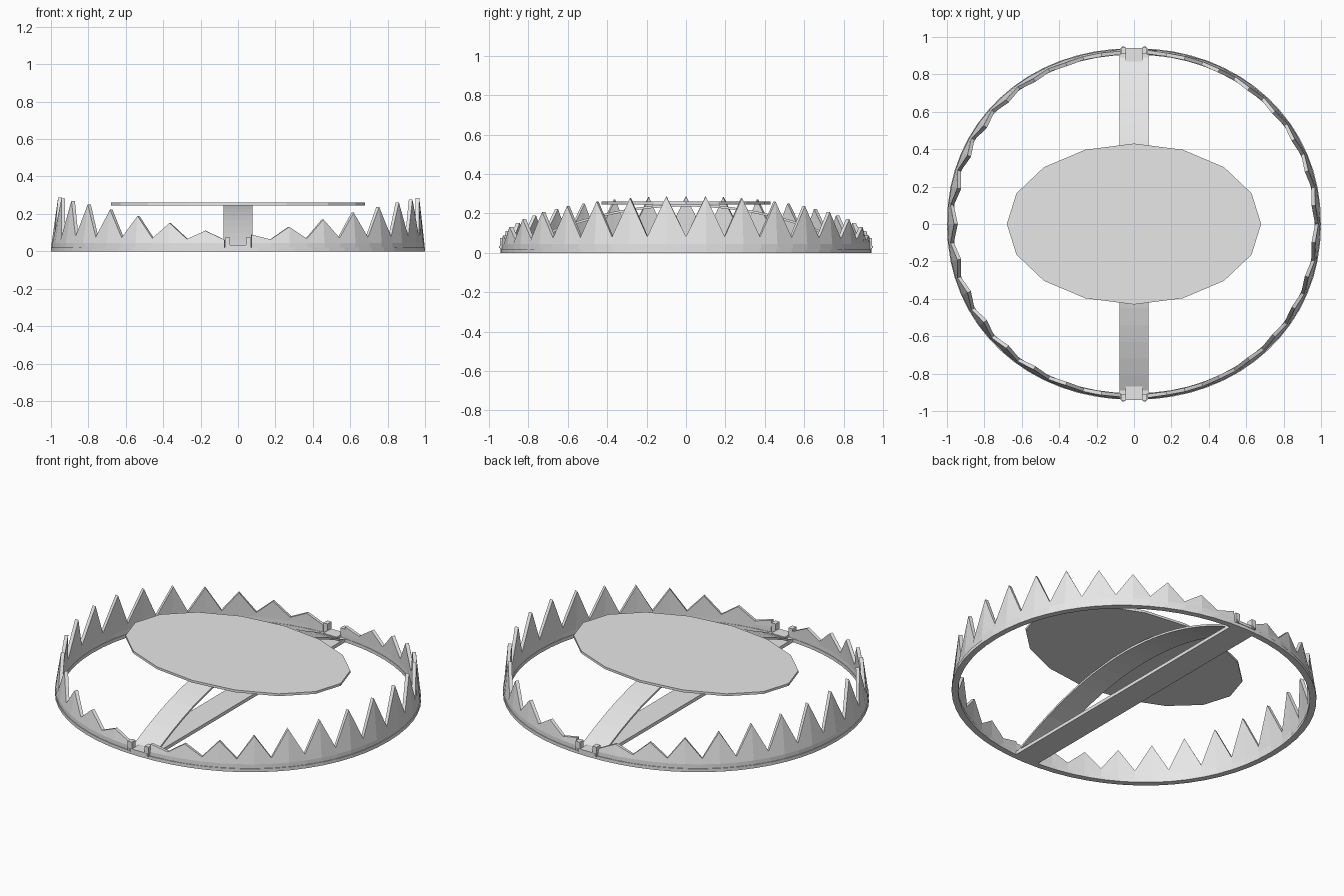
import bpy, bmesh, math

cube = bpy.data.objects.get("Cube")
if cube:
    bpy.data.objects.remove(cube, do_unlink=True)

steel = bpy.data.materials.new("plain_steel")
steel.use_nodes = True
steel.diffuse_color = (0.8, 0.8, 0.8, 1)
steel.node_tree.nodes["Principled BSDF"].inputs["Base Color"].default_value = (0.8, 0.8, 0.8, 1)

RX, RY = 1.0, 0.94
STEP = math.radians(5.75)


def oval(a, inset, z):
    """Point on the slightly squared oval of the frame."""
    c, s = math.cos(a), math.sin(a)
    p = 0.96
    x = math.copysign(abs(c) ** p, c) * (RX - inset)
    y = math.copysign(abs(s) ** p, s) * (RY - inset)
    return (x, y, z)


def loft(name, sections, closed=False):
    """Skin a row of equal cross-section loops."""
    bm = bmesh.new()
    loops = [[bm.verts.new(p) for p in sec] for sec in sections]
    n = len(loops[0])
    for i in range(len(loops) if closed else len(loops) - 1):
        a, b = loops[i], loops[(i + 1) % len(loops)]
        for j in range(n):
            k = (j + 1) % n
            bm.faces.new((a[j], a[k], b[k], b[j]))
    if not closed:
        bm.faces.new(loops[0])
        bm.faces.new(loops[-1])
    bmesh.ops.recalc_face_normals(bm, faces=bm.faces)
    me = bpy.data.meshes.new(name)
    bm.to_mesh(me)
    bm.free()
    me.materials.append(steel)
    ob = bpy.data.objects.new(name, me)
    bpy.context.collection.objects.link(ob)
    return ob


def box(name, x0, x1, y0, y1, z0, z1):
    return loft(name, [[(x, y0, z0), (x, y1, z0), (x, y1, z1), (x, y0, z1)]
                       for x in (x0, x1)])


# Flat oval base ring
ring = []
for i in range(64):
    a = math.tau * i / 64
    ring.append([oval(a, 0, 0), oval(a, 0.035, 0),
                 oval(a, 0.035, 0.02), oval(a, 0, 0.02)])
loft("base_ring", ring, closed=True)


# Toothed jaws: teeth grow from the hinges towards the sides
def jaw(name, centre, tip_parity, lean):
    sections = []
    for k in range(-15, 16):
        a = k * STEP
        grow = math.cos(a)
        if k % 2 == tip_parity:
            top, inset, thick = 0.075 + 0.212 * grow, lean * grow + 0.008, 0.02
        else:
            top, inset, thick = 0.06 + 0.022 * grow, 0.014, 0.018
        w = centre + a
        sections.append([oval(w, 0.004, 0.015), oval(w, 0.004, 0.045),
                         oval(w, inset, top), oval(w, inset + thick, top),
                         oval(w, 0.032, 0.045), oval(w, 0.032, 0.015)])
    loft(name, sections)


jaw("left_jaw", 0, 1, 0.018)
jaw("right_jaw", math.pi, 0, 0.03)

# Flat crossbar under the trap
box("crossbar", -0.077, 0.077, -0.92, 0.92, 0.0, 0.02)

# Arched leaf spring
spring = []
for i in range(21):
    y = -0.9 + 0.09 * i
    z = 0.015 + 0.232 * (1 - (y / 0.9) ** 2)
    spring.append([(-0.077, y, z - 0.012), (0.077, y, z - 0.012),
                   (0.077, y, z), (-0.077, y, z)])
loft("leaf_spring", spring)

# Oval trigger plate
plate = []
for z in (0.246, 0.26):
    plate.append([(0.68 * math.cos(math.tau * i / 16),
                   0.43 * math.sin(math.tau * i / 16), z) for i in range(16)])
loft("trigger_plate", plate)

# Hinges at front and back
for side, s in (("front", -1), ("back", 1)):
    y0, y1 = sorted((s * 0.87, s * 0.942))
    box(side + "_hinge_pad", -0.045, 0.045, y0, y1, 0.018, 0.034)
    for label, m in (("left", 1), ("right", -1)):
        x0, x1 = sorted((m * 0.042, m * 0.07))
        t0, t1 = sorted((s * 0.908, s * 0.944))
        box(side + "_" + label + "_hinge_tab", x0, x1, t0, t1, 0.018, 0.075)
        p0, p1 = sorted((s * 0.92, s * 0.948))
        box(side + "_" + label + "_hinge_pin", m * 0.05, m * 0.064, p0, p1, 0.024, 0.034)
